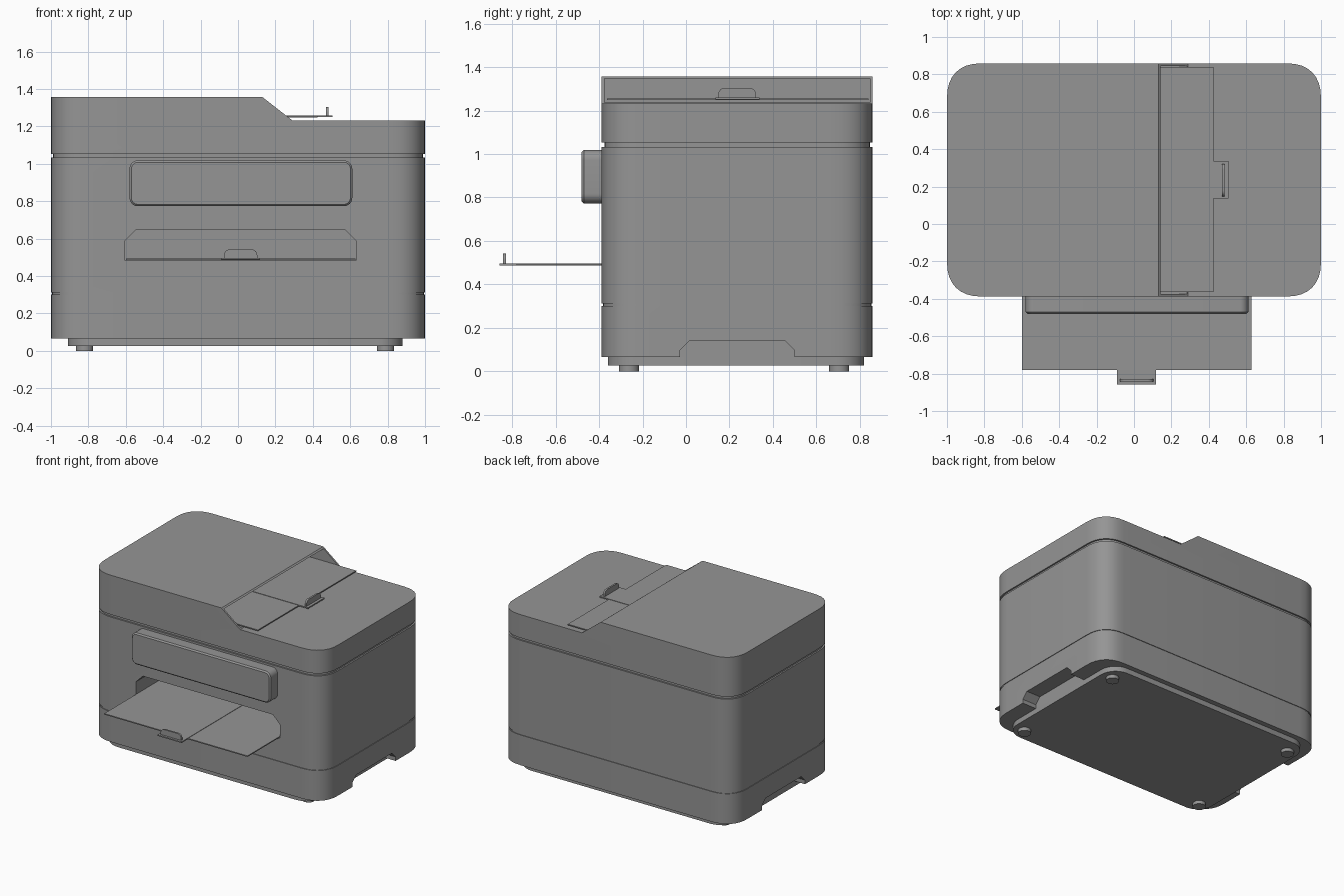
import bpy, bmesh
from math import sin, cos, pi, radians

if "Cube" in bpy.data.objects:
    bpy.data.objects.remove(bpy.data.objects["Cube"])

# Dark grey plastic
plastic = bpy.data.materials.new('dark_plastic')
plastic.diffuse_color = (0.3, 0.3, 0.3, 1)
plastic.use_nodes = True
plastic.node_tree.nodes["Principled BSDF"].inputs["Base Color"].default_value = plastic.diffuse_color


def prism(name, pts, axis, a, b):
    """Extrude a 2D outline along an axis from a to b."""
    place = {'x': lambda u, v, w: (w, u, v),
             'y': lambda u, v, w: (u, w, v),
             'z': lambda u, v, w: (u, v, w)}[axis]
    bm = bmesh.new()
    face = bm.faces.new([bm.verts.new(place(u, v, a)) for u, v in pts])
    ext = bmesh.ops.extrude_face_region(bm, geom=[face])
    p, q = place(0, 0, a), place(0, 0, b)
    bmesh.ops.translate(bm, vec=[j - i for i, j in zip(p, q)],
                        verts=[g for g in ext['geom'] if isinstance(g, bmesh.types.BMVert)])
    bmesh.ops.recalc_face_normals(bm, faces=bm.faces)
    me = bpy.data.meshes.new(name)
    bm.to_mesh(me)
    bm.free()
    me.materials.append(plastic)
    ob = bpy.data.objects.new(name, me)
    bpy.context.collection.objects.link(ob)
    return ob


def rounded(x0, x1, y0, y1, r, power=2.0, n=8):
    """Rounded rectangle outline; a higher power gives fuller corners."""
    pts = []
    centres = [(x1 - r, y1 - r, 1, 1), (x0 + r, y1 - r, -1, 1), (x0 + r, y0 + r, -1, -1), (x1 - r, y0 + r, 1, -1)]
    for k, (cx, cy, sx, sy) in enumerate(centres):
        for i in range(n + 1):
            t = (i if k % 2 == 0 else n - i) / n * pi / 2
            c, s = max(cos(t), 0) ** (2 / power), max(sin(t), 0) ** (2 / power)
            pts.append((cx + sx * r * c, cy + sy * r * s))
    return pts


def rect(x0, x1, y0, y1):
    return [(x0, y0), (x1, y0), (x1, y1), (x0, y1)]


def chamfered(x0, x1, z0, z1, c):
    """Rectangle with its two top corners cut off."""
    return [(x0, z0), (x1, z0), (x1, z1 - c), (x1 - c, z1), (x0 + c, z1), (x0, z1 - c)]


def round_top(x0, x1, z0, z1, r, n=6):
    """Rectangle with its two top corners rounded."""
    arc = [(r * cos(i / n * pi / 2), r * sin(i / n * pi / 2)) for i in range(n + 1)]
    return ([(x0, z0), (x1, z0)] + [(x1 - r + u, z1 - r + v) for u, v in arc]
            + [(x0 + r - u, z1 - r + v) for u, v in reversed(arc)])


def activate(ob):
    bpy.ops.object.select_all(action='DESELECT')
    ob.select_set(True)
    bpy.context.view_layer.objects.active = ob


def cut(ob, cutter):
    mod = ob.modifiers.new('cut', 'BOOLEAN')
    mod.operation = 'DIFFERENCE'
    mod.solver = 'EXACT'
    mod.object = cutter
    activate(ob)
    bpy.ops.object.modifier_apply(modifier=mod.name)
    bpy.data.objects.remove(cutter)


def smooth(ob):
    activate(ob)
    bpy.ops.object.shade_smooth_by_angle(angle=radians(30))


def shell(name, inset, z0, z1):
    i = inset
    return prism(name, rounded(-1 + i, 1 - i, -0.388 + i, 0.859 - i, 0.19 - i, 2.4), 'z', z0, z1)


# Stacked housing with recessed seams
lower_body = shell('lower_body', 0, 0.066, 0.3)
lower_seam = shell('lower_seam', 0.005, 0.3, 0.312)
main_body = shell('main_body', 0, 0.312, 1.033)
upper_seam = shell('upper_seam', 0.012, 1.033, 1.052)
lid = shell('scanner_lid', 0, 1.052, 1.357)

# Hand grips under both sides
for a, b in ((0.88, 1.1), (-1.1, -0.91)):
    cut(lower_body, prism('grip_cutter', chamfered(-0.028, 0.5, 0.0, 0.142, 0.045), 'x', a, b))

# Output slot in the front
cut(main_body, prism('slot_cutter', chamfered(-0.603, 0.63, 0.483, 0.649, 0.06), 'y', -0.6, 0.1))

# Stepped lid with a sloped feeder opening
cut(lid, prism('step_cutter', [(0.13, 1.357), (0.29, 1.232), (1.2, 1.232), (1.2, 1.5), (0.13, 1.5)],
               'y', -0.6, 1.1))
cut(lid, prism('feeder_cutter', rect(-0.15, 0.4, 1.238, 1.348), 'y', -0.374, 0.846))

for part in (lower_body, lower_seam, main_body, upper_seam, lid):
    smooth(part)

# Base plate and feet
smooth(prism('base_plate', rounded(-0.91, 0.88, -0.36, 0.82, 0.13), 'z', 0.026, 0.066))
for x in (-0.82, 0.789):
    for y in (-0.262, 0.705):
        bpy.ops.mesh.primitive_cylinder_add(vertices=32, radius=0.046, depth=0.035,
                                            location=(x, y, 0.0175))
        foot = bpy.context.object
        foot.name = 'foot'
        foot.data.materials.append(plastic)
        smooth(foot)

# Control panel on the front with a chamfered rim
panel = prism('control_panel', rounded(-0.58, 0.611, 0.773, 1.018, 0.045), 'y', -0.48, -0.37)
bev = panel.modifiers.new('edge', 'BEVEL')
bev.width = 0.01
bev.segments = 1
bev.limit_method = 'ANGLE'
bev.angle_limit = radians(60)
activate(panel)
bpy.ops.object.modifier_apply(modifier=bev.name)
smooth(panel)

# Output tray with pull-out extension and paper stop
prism('output_tray', rect(-0.6, 0.627, -0.78, 0.05), 'z', 0.486, 0.494)
prism('output_extension', rect(-0.09, 0.118, -0.859, 0.05), 'z', 0.488, 0.497)
smooth(prism('output_stop', round_top(-0.074, 0.103, 0.49, 0.542, 0.03), 'y', -0.842, -0.828))

# Feeder tray with extension and paper stop
prism('feeder_tray', rect(-0.1, 0.425, -0.364, 0.84), 'z', 1.248, 1.256)
prism('feeder_extension', rect(-0.1, 0.505, 0.136, 0.338), 'z', 1.25, 1.259)
smooth(prism('feeder_stop', round_top(0.148, 0.322, 1.252, 1.304, 0.03), 'x', 0.47, 0.484))
